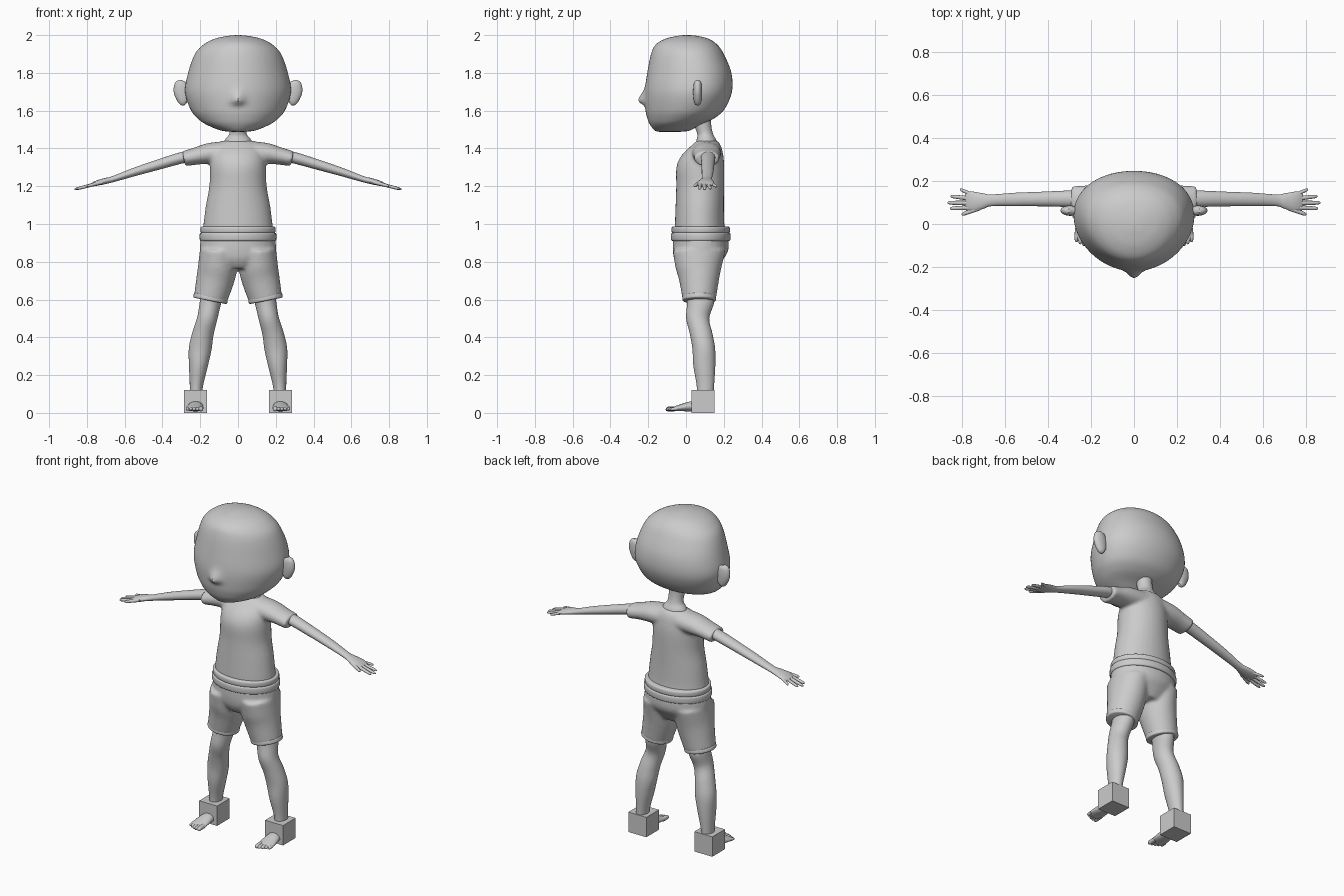
import bpy, bmesh, math
from mathutils import Vector

Y, Z = Vector((0, 1, 0)), Vector((0, 0, 1))


def spline(pts, steps):
    """Catmull-Rom interpolation of tuples."""
    out = []
    for i in range(len(pts) - 1):
        a, b, c, d = (pts[max(i - 1, 0)], pts[i], pts[i + 1], pts[min(i + 2, len(pts) - 1)])
        for k in range(steps):
            t = k / steps
            out.append([0.5 * (2 * q + (r - p) * t + (2 * p - 5 * q + 4 * r - s) * t * t
                        + (3 * q - p - 3 * r + s) * t ** 3) for p, q, r, s in zip(a, b, c, d)])
    return out + [list(pts[-1])]


def tube(bm, pts, sign=1, side=Y, n=32, steps=5, skew=0):
    """Closed elliptical tube; each point is x, y, z, in-plane radius, radius along side."""
    sec = spline(pts, steps)
    rings = []
    for i, (x, y, z, ru, rv) in enumerate(sec):
        p, q = sec[max(i - 1, 0)], sec[min(i + 1, len(sec) - 1)]
        t = Vector(q[:3]) - Vector(p[:3])
        u = side.cross(t - side * t.dot(side)).normalized()
        ring = []
        for k in range(n):
            a = 2 * math.pi * k / n
            co = (Vector((x, y, z)) + u * max(ru, .001) * math.cos(a)
                  + side * max(rv, .001) * (math.sin(a) + skew * math.cos(a) ** 2))
            co.x *= sign
            ring.append(bm.verts.new(co))
        rings.append(ring)
    for r, s in zip(rings, rings[1:]):
        for k in range(n):
            bm.faces.new((r[k], r[(k + 1) % n], s[(k + 1) % n], s[k]))
    bm.faces.new(rings[0])
    bm.faces.new(rings[-1])


def finish(name, bm, voxel=0):
    bmesh.ops.recalc_face_normals(bm, faces=bm.faces)
    me = bpy.data.meshes.new(name)
    bm.to_mesh(me)
    bm.free()
    ob = bpy.data.objects.new(name, me)
    bpy.context.collection.objects.link(ob)
    bpy.ops.object.select_all(action='DESELECT')
    ob.select_set(True)
    bpy.context.view_layer.objects.active = ob
    bpy.ops.object.shade_smooth_by_angle(angle=math.radians(40))
    if voxel:  # melt overlapping tubes into one soft skin
        m = ob.modifiers.new("union", 'REMESH')
        m.mode, m.voxel_size, m.use_smooth_shade = 'VOXEL', voxel, True
        s = ob.modifiers.new("soften", 'SMOOTH')
        s.factor, s.iterations = 0.5, 8
    return ob


def build(name, centre=(), sides=(), voxel=0, **kw):
    bm = bmesh.new()
    for pts in centre:
        tube(bm, pts, **kw)
    for pts in sides:
        for s in (1, -1):
            tube(bm, pts, s, **kw)
    return finish(name, bm, voxel)


# Head: (z, half width, front y, back y), nose pulled out of the face
outline = [(1.488, .03, -.14, -.03), (1.495, .09, -.165, .02), (1.525, .165, -.19, .075),
           (1.56, .215, -.205, .15), (1.61, .253, -.215, .205), (1.7, .28, -.218, .243),
           (1.8, .264, -.205, .24), (1.9, .228, -.185, .2), (1.95, .182, -.16, .165),
           (1.98, .125, -.11, .12), (1.995, .06, -.05, .065), (2.0, .01, -.01, .02)]
bm = bmesh.new()
tube(bm, [(0, (f + b) / 2, z, w, (b - f) / 2) for z, w, f, b in outline],
     n=96, steps=8, skew=.12)
for v in bm.verts:
    if v.co.y < -.1:
        d = v.co.z - 1.652
        v.co.y -= .034 * math.exp(-(v.co.x / .032) ** 2 - (d / (.045 if d > 0 else .02)) ** 2)
finish("head", bm)

# Ears and neck
build("ears", sides=[[(.275, .062, 1.637, .008, .01), (.286, .062, 1.65, .03, .02),
                      (.296, .062, 1.70, .044, .024), (.303, .062, 1.745, .033, .02),
                      (.303, .062, 1.762, .008, .008)]])
build("neck", [[(0, .11, 1.40, .09, .065), (0, .108, 1.445, .07, .052),
                (0, .102, 1.475, .047, .042), (0, .09, 1.52, .044, .044), (0, .08, 1.6, .05, .05)]])

# Shirt: torso melted with sleeves
build("shirt",
      [[(0, .075, .95, .188, .135), (0, .072, 1.0, .183, .131), (0, .073, 1.1, .17, .128),
        (0, .075, 1.2, .152, .127), (0, .076, 1.3, .148, .127), (0, .086, 1.36, .142, .112),
        (0, .105, 1.41, .125, .082), (0, .112, 1.44, .085, .056)]],
      [[(.05, .108, 1.38, .06, .08), (.15, .11, 1.373, .056, .076),
        (.22, .11, 1.36, .046, .07), (.288, .11, 1.345, .041, .067)]], voxel=.009)


def band(z0, z1, rx, ry):
    e = .006
    return [(0, .078, z0, rx - .012, ry - .012), (0, .078, z0 + e, rx, ry),
            (0, .078, z1 - e, rx, ry), (0, .078, z1, rx - .014, ry - .014)]


# Rolled shirt hem and waistband
build("shirt_hem", [band(.95, .988, .197, .153)], n=48)
build("waistband", [band(.91, .955, .202, .157)], n=48)

# Shorts: hips melted with two legs, then rolled cuffs
build("shorts",
      [[(0, .078, .93, .197, .148), (0, .077, .86, .202, .147), (0, .067, .81, .185, .128),
        (0, .065, .765, .11, .1)]],
      [[(.10, .07, .86, .102, .14), (.108, .066, .77, .104, .122), (.122, .069, .7, .1, .105),
        (.148, .07, .598, .088, .088)]], voxel=.009)
build("shorts_cuffs", sides=[[(.1425, .07, .62, .086, .083), (.1435, .07, .615, .091, .089),
                              (.147, .07, .598, .091, .089), (.148, .07, .593, .084, .082)]])

# Arms with palms
build("arms", sides=[[(.2, .115, 1.37, .03, .038), (.3, .117, 1.35, .03, .038),
                      (.42, .116, 1.315, .027, .034), (.55, .114, 1.275, .022, .031),
                      (.66, .11, 1.238, .016, .027), (.70, .106, 1.228, .016, .036),
                      (.745, .104, 1.217, .014, .046), (.775, .105, 1.207, .009, .043),
                      (.783, .105, 1.204, .004, .035)]])

# Fingers, thumb first: base x, base y, tip x, tip y, radius
fingers = []
for bx, by, tx, ty, r in [(.715, .075, .80, .044, .011), (.76, .076, .855, .072, .010),
                          (.765, .097, .866, .099, .010), (.765, .119, .852, .129, .0095),
                          (.745, .134, .808, .161, .009)]:
    def at(f, k):
        x, y = bx + (tx - bx) * f, by + (ty - by) * f
        return (x, y, 1.213 - .26 * (x - .75), r * k * .85, r * k)
    fingers.append([at(0, 1.1), at(.5, 1), at(.85, .85), at(.97, .5), at(1, .1)])
build("fingers", sides=fingers, n=12, steps=3)

# Lower legs
build("legs", sides=[[(.135, .077, .64, .058, .072), (.147, .077, .58, .056, .071),
                      (.163, .062, .5, .053, .061), (.185, .08, .42, .056, .06),
                      (.2, .094, .34, .06, .06), (.21, .097, .25, .05, .058),
                      (.221, .103, .13, .034, .045), (.222, .1, .02, .034, .045)]])

# Feet and toes
build("feet", sides=[[(.222, .07, .034, .034, .028), (.225, .02, .034, .04, .026),
                      (.228, -.03, .027, .046, .018), (.23, -.065, .021, .045, .012),
                      (.23, -.078, .019, .036, .006)]], side=Z)
toes = []
for i, (tip, r) in enumerate([(-.108, .013), (-.108, .010), (-.102, .010), (-.094, .009), (-.084, .009)]):
    x = .197 + .0175 * i
    toes.append([(x, -.05, .022, r, r), (x, tip + .018, .021, r, r),
                 (x, tip + .005, .019, r * .75, r * .7), (x, tip, .018, .002, .002)])
build("toes", sides=toes, side=Z, n=12, steps=3)

# Ankle blocks
bm = bmesh.new()
for s in (1, -1):
    cube = bmesh.ops.create_cube(bm, size=.122)["verts"]
    bmesh.ops.translate(bm, verts=cube, vec=(s * .224, .091, .061))
finish("ankle_blocks", bm)
